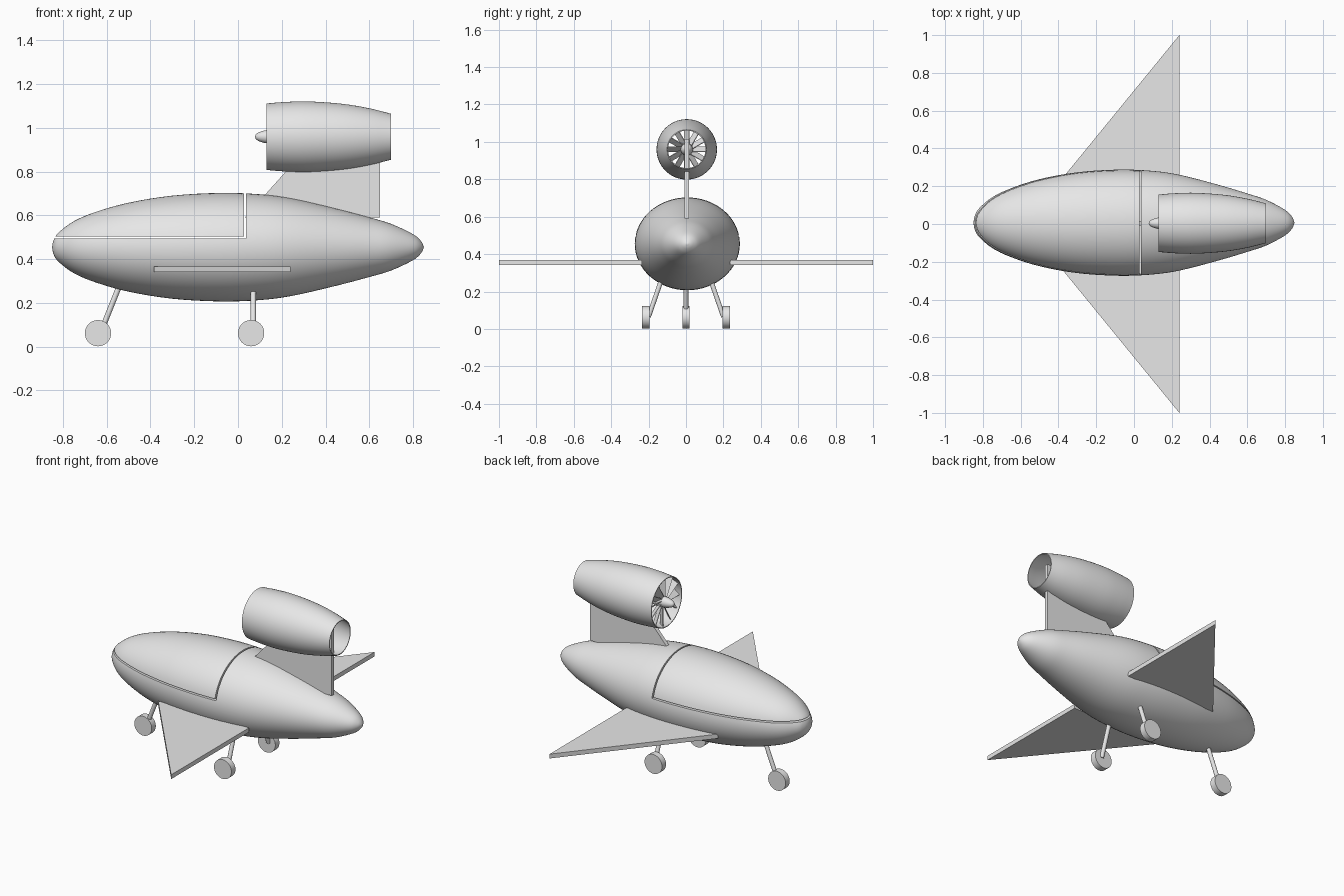
import bpy, bmesh, math
from mathutils import Vector, Matrix

cube = bpy.data.objects.get("Cube")
if cube:
    bpy.data.objects.remove(cube)

grey = bpy.data.materials.new("plain grey")
grey.use_nodes = True
grey.diffuse_color = (0.8, 0.8, 0.8, 1)
grey.node_tree.nodes["Principled BSDF"].inputs["Base Color"].default_value = (0.8, 0.8, 0.8, 1)


def finish(name, bm, smooth=True):
    """Turn a bmesh into a named, coloured object."""
    bmesh.ops.recalc_face_normals(bm, faces=bm.faces)
    mesh = bpy.data.meshes.new(name)
    bm.to_mesh(mesh)
    bm.free()
    mesh.materials.append(grey)
    obj = bpy.data.objects.new(name, mesh)
    bpy.context.collection.objects.link(obj)
    if smooth:
        shade(obj)
    return obj


def activate(obj):
    bpy.ops.object.select_all(action='DESELECT')
    obj.select_set(True)
    bpy.context.view_layer.objects.active = obj


def shade(obj):
    activate(obj)
    bpy.ops.object.shade_smooth_by_angle(angle=math.radians(35))


def curve_through(points, steps=4):
    """Catmull-Rom curve through 2D points."""
    p = [Vector(q) for q in points]
    p = [2 * p[0] - p[1]] + p + [2 * p[-1] - p[-2]]
    out = []
    for a, b, c, d in zip(p, p[1:], p[2:], p[3:]):
        for i in range(steps):
            t = i / steps
            out.append(b + (c - a) * t / 2 + (a - 2.5 * b + 2 * c - d / 2) * t * t
                       + (1.5 * (b - c) + (d - a) / 2) * t ** 3)
    return out + [p[-2]]


def lathe(profile, centre, ry=1, rz=1, sides=64, closed=False):
    """Spin (x, radius) points about the x axis."""
    bm = bmesh.new()
    rings = []
    for x, r in profile:
        ring = []
        for i in range(sides):
            a = math.tau * i / sides
            ring.append(bm.verts.new((x, centre[0] + ry * r * math.cos(a),
                                      centre[1] + rz * r * math.sin(a))))
        rings.append(ring)
    pairs = list(zip(rings, rings[1:]))
    if closed:
        pairs.append((rings[-1], rings[0]))
    for a, b in pairs:
        for i in range(sides):
            j = (i + 1) % sides
            bm.faces.new((a[i], a[j], b[j], b[i]))
    bmesh.ops.remove_doubles(bm, verts=bm.verts, dist=1e-5)
    return bm


def plate(name, outline, thickness):
    """Extrude a flat outline along its normal, centred on its plane."""
    bm = bmesh.new()
    face = bm.faces.new([bm.verts.new(p) for p in outline])
    face.normal_update()
    n = face.normal.copy()
    bmesh.ops.translate(bm, verts=bm.verts, vec=-n * thickness / 2)
    new = bmesh.ops.extrude_face_region(bm, geom=[face], use_keep_orig=True)["geom"]
    bmesh.ops.translate(bm, verts=[v for v in new if isinstance(v, bmesh.types.BMVert)],
                        vec=n * thickness)
    return finish(name, bm, False)


def rod(name, start, end, radius, sides=32):
    start, end = Vector(start), Vector(end)
    axis = end - start
    bm = bmesh.new()
    bmesh.ops.create_cone(bm, cap_ends=True, segments=sides, radius1=radius, radius2=radius,
                          depth=axis.length,
                          matrix=Matrix.Translation((start + end) / 2)
                          @ axis.to_track_quat('Z', 'Y').to_matrix().to_4x4())
    return finish(name, bm)


# Fuselage and canopy, cut from the same streamlined hull
hull = curve_through([(-.85, 0), (-.843, .13), (-.82, .27), (-.75, .48), (-.65, .65), (-.5, .82),
                      (-.3, .95), (-.08, 1), (.1, .975), (.25, .895), (.45, .71), (.6, .55),
                      (.7, .43), (.8, .24), (.837, .11), (.85, 0)])


def hull_part(name, operation, cut_x, cut_z):
    """Keep or remove the upper front corner of the hull."""
    obj = finish(name, lathe(hull, (.007, .455), .281, .248), False)
    bm = bmesh.new()
    bmesh.ops.create_cube(bm, size=2, matrix=Matrix.Translation((cut_x - 1, 0, cut_z + 1)))
    cutter = finish("cutter", bm, False)
    cutter.hide_render = True
    mod = obj.modifiers.new("cut", 'BOOLEAN')
    mod.operation, mod.object, mod.solver = operation, cutter, 'EXACT'
    activate(obj)
    bpy.ops.object.modifier_apply(modifier=mod.name)
    bpy.data.objects.remove(cutter)
    shade(obj)


hull_part("fuselage", 'DIFFERENCE', .037, .494)
hull_part("canopy", 'INTERSECT', .028, .503)

# Wings and tail fin
for side, name in ((1, "back_wing"), (-1, "front_wing")):
    plate(name, [(-.385, side * .235, .354), (.24, side * .235, .354), (.24, side, .354)], .027)
plate("tail_fin", [(.03, .004, .59), (.65, .004, .59), (.65, .004, 1.015), (.41, .004, 1.015)], .024)

# Engine: thin duct, hub with spinner, and fan
ENGINE = (.004, .96)
outer = curve_through([(.13, .152), (.22, .159), (.33, .161), (.48, .15), (.6, .13), (.7, .105)])
inner = [Vector((x, r - .005)) for x, r in reversed(outer)]
finish("engine_duct", lathe(outer + inner, ENGINE, closed=True))
hub = curve_through([(.078, 0), (.083, .012), (.1, .022), (.13, .03), (.18, .033), (.22, .026), (.25, 0)])
finish("fan_hub", lathe(hub, ENGINE, sides=32))

bm = bmesh.new()
BLADES = 12
for i in range(BLADES):
    place = (Matrix.Translation((.165, *ENGINE)) @ Matrix.Rotation(math.tau * i / BLADES, 4, 'X')
             @ Matrix.Translation((0, 0, .087)) @ Matrix.Rotation(math.radians(35), 4, 'Z')
             @ Matrix.Diagonal((.045, .004, .125, 1)))
    bmesh.ops.create_cube(bm, size=1, matrix=place)
finish("fan_blades", bm, False)

# Landing gear
WHEEL_Z = .062
for name, x, y, foot, top in (
        ("nose", -.64, 0, (-.628, 0, .065), (-.53, 0, .31)),
        ("back", .06, .216, (.07, .2, .065), (.07, .115, .31)),
        ("front", .06, -.216, (.07, -.2, .065), (.07, -.115, .31))):
    rod(name + "_wheel", (x, y - .02, WHEEL_Z), (x, y + .02, WHEEL_Z), .06, 48)
    rod(name + "_strut", foot, top, .0125, 24)
